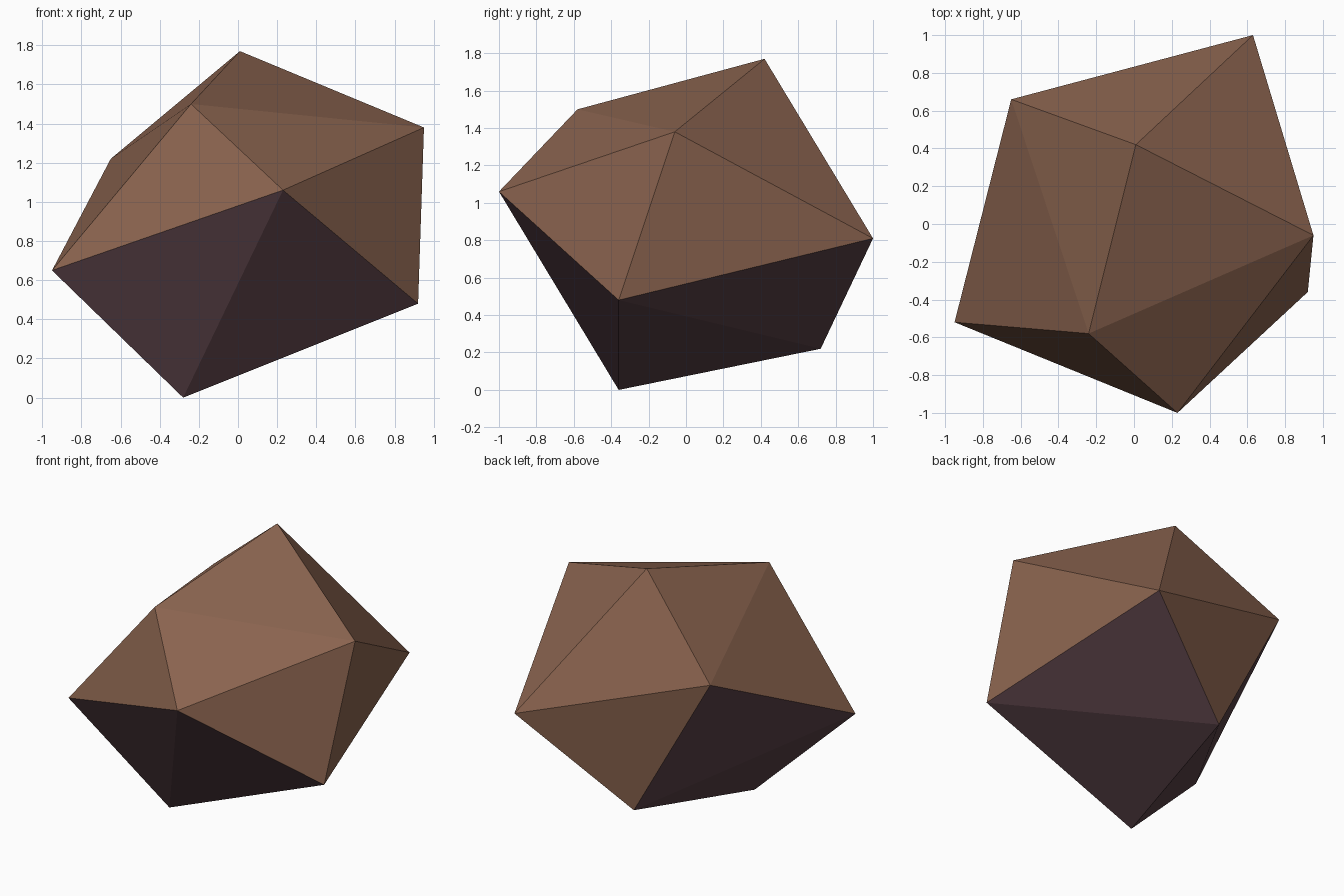
import bpy, bmesh

old = bpy.data.objects.get("Cube")
if old:
    bpy.data.objects.remove(old, do_unlink=True)


def make_material(name, color):
    mat = bpy.data.materials.new(name)
    mat.use_nodes = True
    mat.diffuse_color = (*color, 1)
    bsdf = next(n for n in mat.node_tree.nodes if n.type == 'BSDF_PRINCIPLED')
    bsdf.inputs["Base Color"].default_value = (*color, 1)
    return mat


# Corner points of the faceted stone
corners = [
    (0.01, 0.42, 1.77), (0.95, -0.06, 1.38), (-0.24, -0.58, 1.50),
    (-0.65, 0.66, 1.22), (-0.95, -0.52, 0.65), (0.23, -1.0, 1.06),
    (0.92, -0.36, 0.48), (0.63, 1.0, 0.81), (-0.10, 0.72, 0.22),
    (-0.28, -0.36, 0.0),
]

# Wrap the corners in a convex shell
bm = bmesh.new()
for corner in corners:
    bm.verts.new(corner)
bmesh.ops.convex_hull(bm, input=bm.verts[:])
bmesh.ops.recalc_face_normals(bm, faces=bm.faces[:])
bm.normal_update()

# Undersides are dark, everything else is brown
for face in bm.faces:
    face.smooth = False
    face.material_index = 1 if face.normal.z < -0.25 else 0

mesh = bpy.data.meshes.new("rock")
bm.to_mesh(mesh)
bm.free()
mesh.materials.append(make_material("brown stone", (0.255, 0.126, 0.078)))
mesh.materials.append(make_material("dark purple underside", (0.10, 0.052, 0.062)))
rock = bpy.data.objects.new("rock", mesh)
bpy.context.collection.objects.link(rock)
